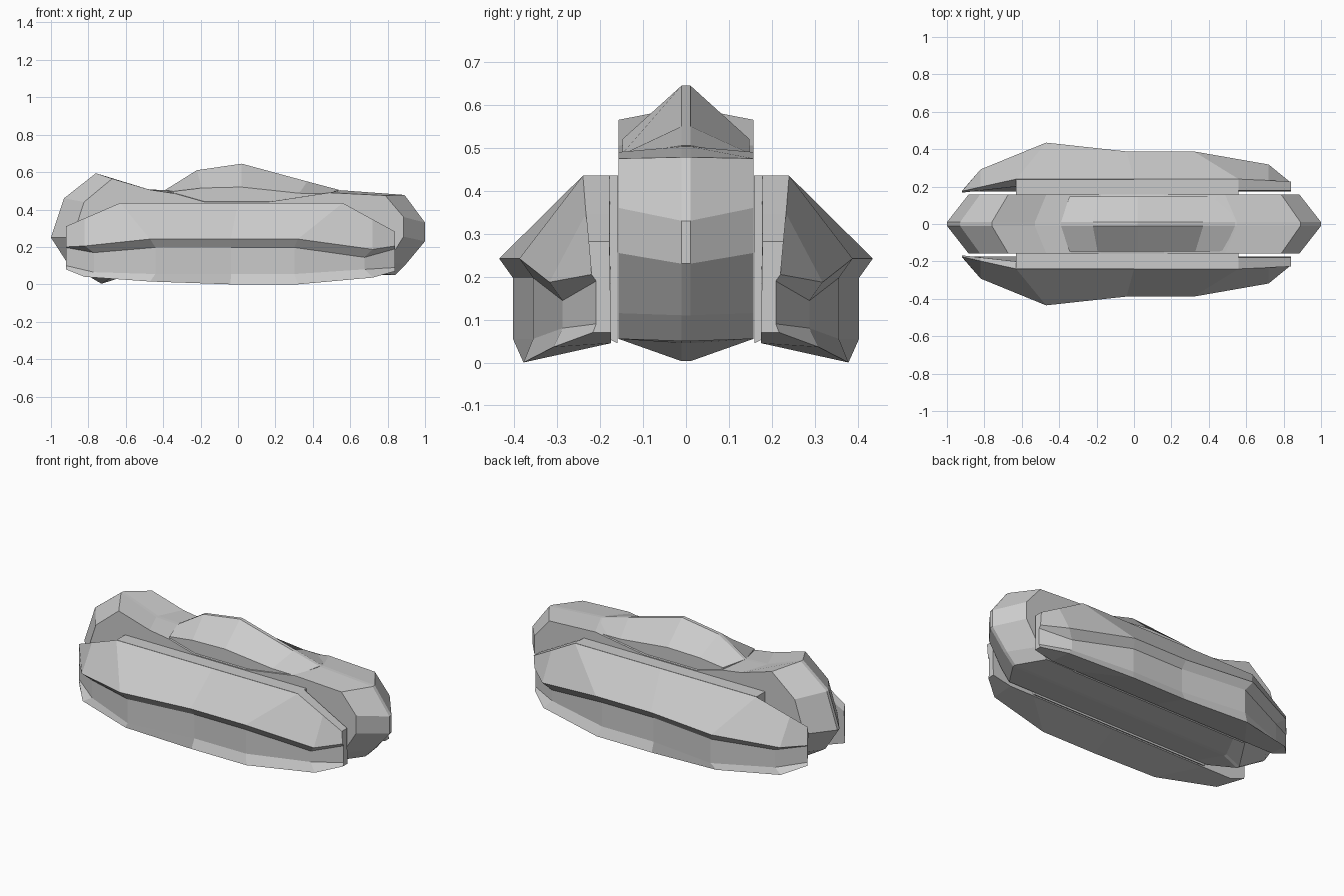
import bpy, bmesh

if "Cube" in bpy.data.objects:
    bpy.data.objects.remove(bpy.data.objects["Cube"])


def loft(name, rings):
    """Skin a list of equal-length point rings and cap both ends."""
    bm = bmesh.new()
    vs = [[bm.verts.new(p) for p in r] for r in rings]
    n = len(rings[0])
    for a, b in zip(vs, vs[1:]):
        for i in range(n):
            j = (i + 1) % n
            bm.faces.new((a[i], a[j], b[j], b[i]))
    caps = [bm.faces.new(vs[0]), bm.faces.new(vs[-1][::-1])]
    bmesh.ops.recalc_face_normals(bm, faces=bm.faces[:])
    bmesh.ops.triangulate(bm, faces=caps)
    me = bpy.data.meshes.new(name)
    bm.to_mesh(me)
    bm.free()
    ob = bpy.data.objects.new(name, me)
    bpy.context.collection.objects.link(ob)
    return ob


def mirror_y(ob):
    m = ob.modifiers.new("Mirror", 'MIRROR')
    m.use_axis = (False, True, False)


# Central hull: ridge outline x, ridge z, side z; the sides are shorter in x
W, R, TAPER = .157, .01, .885
hull = [
    (-1, .25, .25), (-.93, .46, .44), (-.76, .594, .565), (-.53, .51, .505),
    (-.38, .503, .485), (-.2, .48, .44), (.18, .48, .44), (.55, .503, .49),
    (.89, .478, .475), (1, .33, .36), (1, .23, .255), (.9, .11, .115),
    (.84, .05, .055), (-.64, .045, .055), (-.73, .003, .055), (-.91, .11, .115),
]


def side(y):
    return [(x * TAPER, y, zs) for x, zr, zs in hull]


def ridge(y):
    return [(x, y, zr) for x, zr, zs in hull]


loft("central_hull", [side(-W), ridge(-R), ridge(R), side(W)])

# Canopy: ridge x, ridge z, shoulder z
canopy = [(-.39, .504, .497), (-.22, .61, .515), (.02, .645, .52),
          (.37, .55, .487), (.54, .505, .485)]
half = [[(x * TAPER, .148, .44), (x * TAPER, .148, zs), (x, R, zr)]
        for x, zr, zs in canopy]
loft("canopy", [h + [(x, -y, z) for x, y, z in reversed(h)] for h in half])

# Side pod: top x, y, z; rim x, y, z; lower panel z; underside z
pod = [
    (-.92, .175, .31, -.92, .177, .2, .1, .08),
    (-.82, .198, .353, -.82, .292, .205, .065, .04),
    (-.63, .24, .435, -.47, .435, .242, .055, .015),
    (0, .24, .435, -.04, .388, .242, .055, 0),
    (.56, .24, .435, .32, .388, .242, .055, 0),
    (.72, .233, .347, .72, .318, .187, .08, .036),
    (.84, .227, .282, .84, .22, .205, .09, .07),
]


def pod_ring(x, ty, tz, rx, ry, rz, zl, zb):
    inset = min(.032, (ry - .165) * .2)      # panel tucked under the rim
    py = ry - inset
    px = rx * .94 if abs(rx) < .83 else rx
    fy = min(.385, py + inset * .7)          # lower edge flares out again
    front = x > .5
    inner = .178 if front else .165 + (ty - .17) * .5
    pts = [(x, inner, tz if front else tz - .04), (x, ty, tz), (rx, ry, rz),
           (px, py, rz - inset * 1.4), (px, py, zl), (rx, fy, zb),
           (x, .175, max(.045, zb))]
    return [(a, -y, z) for a, y, z in pts]


mirror_y(loft("side_pod", [pod_ring(*s) for s in pod]))

# Flat plate along the inside of each pod
plate = [(-.158, .435), (-.238, .435), (-.21, .07), (-.16, .045)]
mirror_y(loft("inner_plate", [[(x, y, z) for y, z in plate] for x in (-.63, .56)]))
